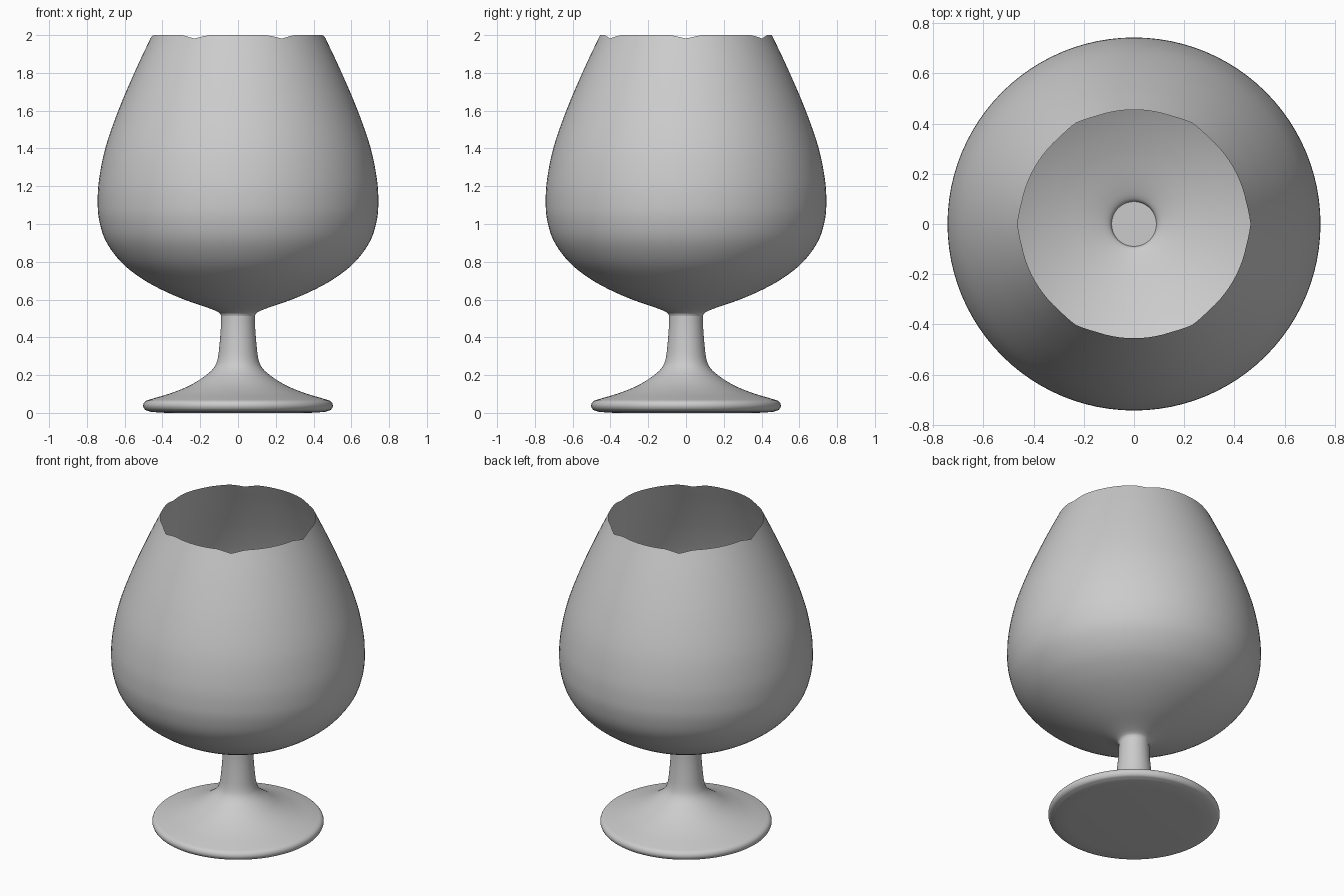
import bpy, bmesh, math
from mathutils import Vector

cube = bpy.data.objects.get("Cube")
if cube:
    bpy.data.objects.remove(cube, do_unlink=True)

SEGMENTS = 96

grey = bpy.data.materials.new("neutral_grey")
grey.use_nodes = True
colour = (0.6, 0.6, 0.6, 1)
grey.diffuse_color = colour
grey.node_tree.nodes["Principled BSDF"].inputs["Base Color"].default_value = colour


def smooth_path(points, steps=5):
    """Catmull-Rom curve through (radius, height) points."""
    p = [Vector(q) for q in points]
    p = [2 * p[0] - p[1]] + p + [2 * p[-1] - p[-2]]
    path = []
    for a, b, c, d in zip(p, p[1:], p[2:], p[3:]):
        for i in range(steps):
            t = i / steps
            path.append(0.5 * (2 * b + (c - a) * t + (2 * a - 5 * b + 4 * c - d) * t ** 2
                               + (3 * b - a - 3 * c + d) * t ** 3))
    return path + [p[-2]]


def lathe(name, path, capped, shape=None):
    """Revolve a bottom-to-top profile around z."""
    bm = bmesh.new()
    rings = []
    for r, z in path:
        ring = []
        for i in range(SEGMENTS):
            a = math.tau * i / SEGMENTS
            ring.append(bm.verts.new((r * math.cos(a), r * math.sin(a), z)))
        rings.append(ring)
    for low, high in zip(rings, rings[1:]):
        for i in range(SEGMENTS):
            j = (i + 1) % SEGMENTS
            bm.faces.new((low[i], low[j], high[j], high[i]))
    if capped:
        bm.faces.new(rings[0][::-1])
        bm.faces.new(rings[-1])
    if shape:
        shape(rings)
    mesh = bpy.data.meshes.new(name)
    bm.to_mesh(mesh)
    bm.free()
    mesh.materials.append(grey)
    obj = bpy.data.objects.new(name, mesh)
    bpy.context.collection.objects.link(obj)
    bpy.ops.object.select_all(action='DESELECT')
    obj.select_set(True)
    bpy.context.view_layer.objects.active = obj
    bpy.ops.object.shade_smooth_by_angle(angle=math.radians(40))
    return obj


def notch_rim(rings):
    """Six shallow dips around the open rim."""
    for i, v in enumerate(rings[-1]):
        offset = (i * 6 / SEGMENTS + 0.5) % 1 - 0.5
        dip = max(0, 1 - abs(offset) * 6)
        v.co.z -= 0.018 * dip
        v.co.xy *= 1 + 0.02 * dip


# Thin open bowl
bowl = [(0.088, 0.51), (0.1, 0.53), (0.15, 0.553), (0.29, 0.602), (0.42, 0.66),
        (0.53, 0.725), (0.625, 0.805), (0.7, 0.91), (0.735, 1.02), (0.743, 1.12),
        (0.735, 1.24), (0.7, 1.41), (0.63, 1.61), (0.54, 1.82), (0.455, 2.0)]
lathe("bowl", smooth_path(bowl), False, notch_rim)

# Stem flaring into the round foot
foot = [(0.47, 0.008), (0.493, 0.018), (0.502, 0.04), (0.49, 0.062), (0.45, 0.076),
        (0.35, 0.106), (0.25, 0.148), (0.17, 0.199), (0.127, 0.24), (0.108, 0.285),
        (0.098, 0.36), (0.091, 0.45), (0.089, 0.515)]
lathe("stem_and_foot", [Vector((0.38, 0)), Vector((0.46, 0.005))] + smooth_path(foot), True)
